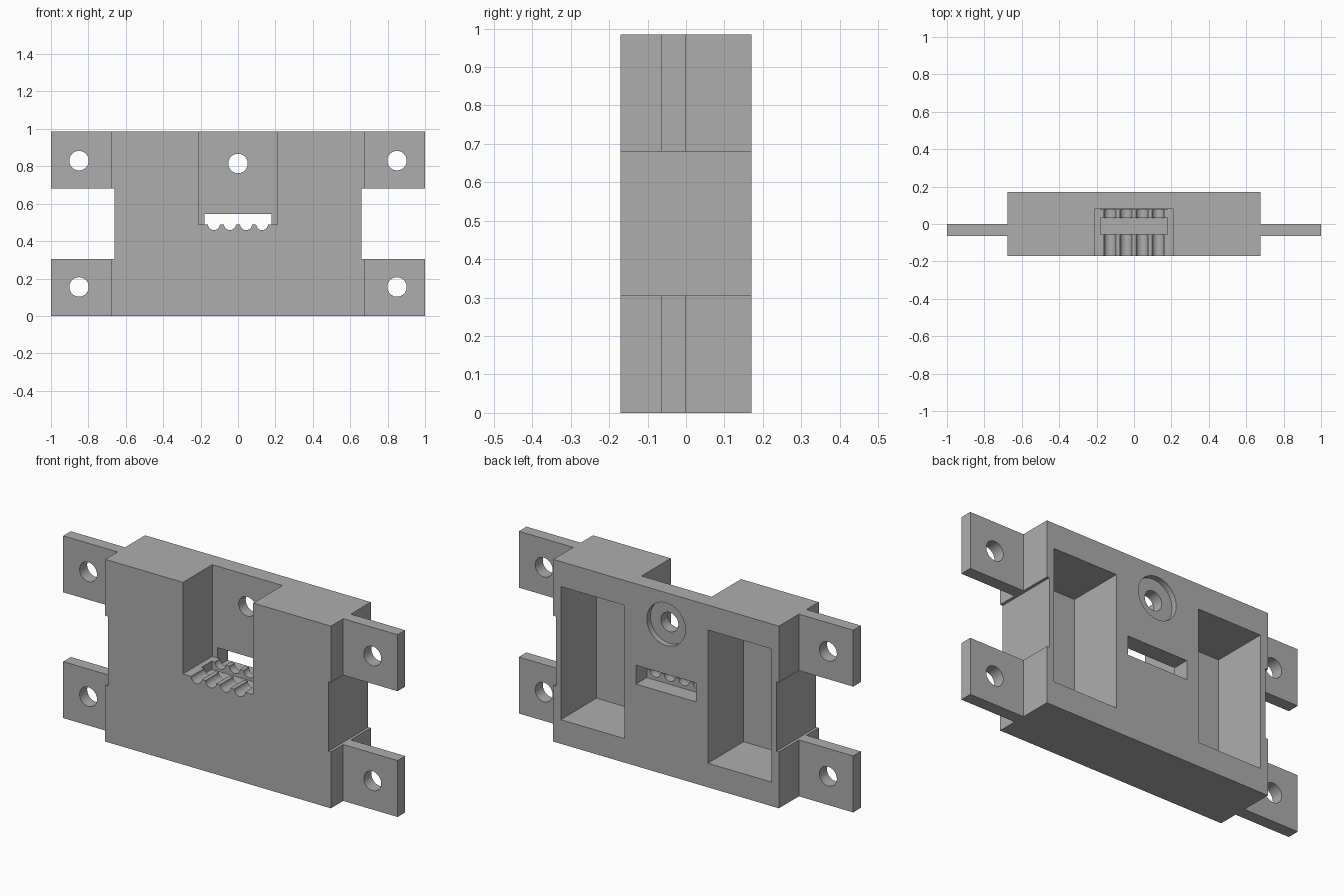
import bpy
import math

cube = bpy.data.objects.get("Cube")
if cube:
    bpy.data.objects.remove(cube, do_unlink=True)

grey = bpy.data.materials.new("plain grey")
grey.use_nodes = True
grey.diffuse_color = (0.42, 0.42, 0.42, 1)
grey.node_tree.nodes["Principled BSDF"].inputs["Base Color"].default_value = (0.42, 0.42, 0.42, 1)

TOP, FRONT, BACK = 0.985, -0.17, 0.17


def box(name, x, y, z):
    """Box from three (min, max) ranges."""
    bpy.ops.mesh.primitive_cube_add(size=1, location=[sum(r) / 2 for r in (x, y, z)])
    ob = bpy.context.object
    ob.name = name
    ob.scale = [r[1] - r[0] for r in (x, y, z)]
    bpy.ops.object.transform_apply(location=True, rotation=True, scale=True)
    ob.data.materials.append(grey)
    return ob


def rod(name, x, z, radius, y):
    """Cylinder running front to back."""
    bpy.ops.mesh.primitive_cylinder_add(vertices=48, radius=radius, depth=y[1] - y[0],
                                        location=(x, sum(y) / 2, z),
                                        rotation=(math.pi / 2, 0, 0))
    ob = bpy.context.object
    ob.name = name
    bpy.ops.object.transform_apply(location=True, rotation=True, scale=True)
    ob.data.materials.append(grey)
    return ob


def combine(target, tool, operation="DIFFERENCE"):
    mod = target.modifiers.new(tool.name, "BOOLEAN")
    mod.operation = operation
    mod.solver = "EXACT"
    mod.object = tool
    bpy.context.view_layer.objects.active = target
    bpy.ops.object.modifier_apply(modifier=mod.name)
    bpy.data.objects.remove(tool, do_unlink=True)


def mirrored(r, side):
    return tuple(sorted(side * v for v in r))


# Main block
housing = box("housing", (-0.675, 0.675), (FRONT, BACK), (0, TOP))

for side in (-1, 1):
    # Shallow side notch, mounting tabs and their screw holes
    combine(housing, box("notch", mirrored((0.66, 0.8), side), (-0.3, 0.3), (0.305, 0.68)))
    for low, high, hole in ((0, 0.305, 0.155), (0.68, TOP, 0.83)):
        combine(housing, box("tab", mirrored((0.65, 1), side), (-0.065, 0), (low, high)), "UNION")
        combine(housing, rod("tab_hole", side * 0.85, hole, 0.052, (-0.2, 0.1)))
    # Deep pocket in the back
    combine(housing, box("back_pocket", mirrored((0.25, 0.63), side), (-0.135, 0.3), (0.13, 0.85)))

# Open front bay with a screw hole, counterbored at the back
combine(housing, box("front_bay", (-0.21, 0.21), (-0.3, 0.08), (0.49, 1.2)))
combine(housing, rod("centre_hole", 0, 0.815, 0.052, (0, 0.3)))
combine(housing, rod("counterbore", 0, 0.815, 0.115, (0.14, 0.3)))

# Cable slot through the back, recess in the bay floor, and cable grooves
combine(housing, box("back_slot", (-0.18, 0.18), (0.078, 0.3), (0.443, 0.545)))
combine(housing, box("floor_recess", (-0.18, 0.18), (-0.055, 0.033), (0.445, 0.6)))
for i in range(4):
    combine(housing, rod("groove", (i - 1.5) * 0.086, 0.491, 0.032, (-0.3, 0.12)))

bpy.ops.object.select_all(action="DESELECT")
housing.select_set(True)
bpy.context.view_layer.objects.active = housing
bpy.ops.object.shade_smooth_by_angle(angle=math.radians(30))
